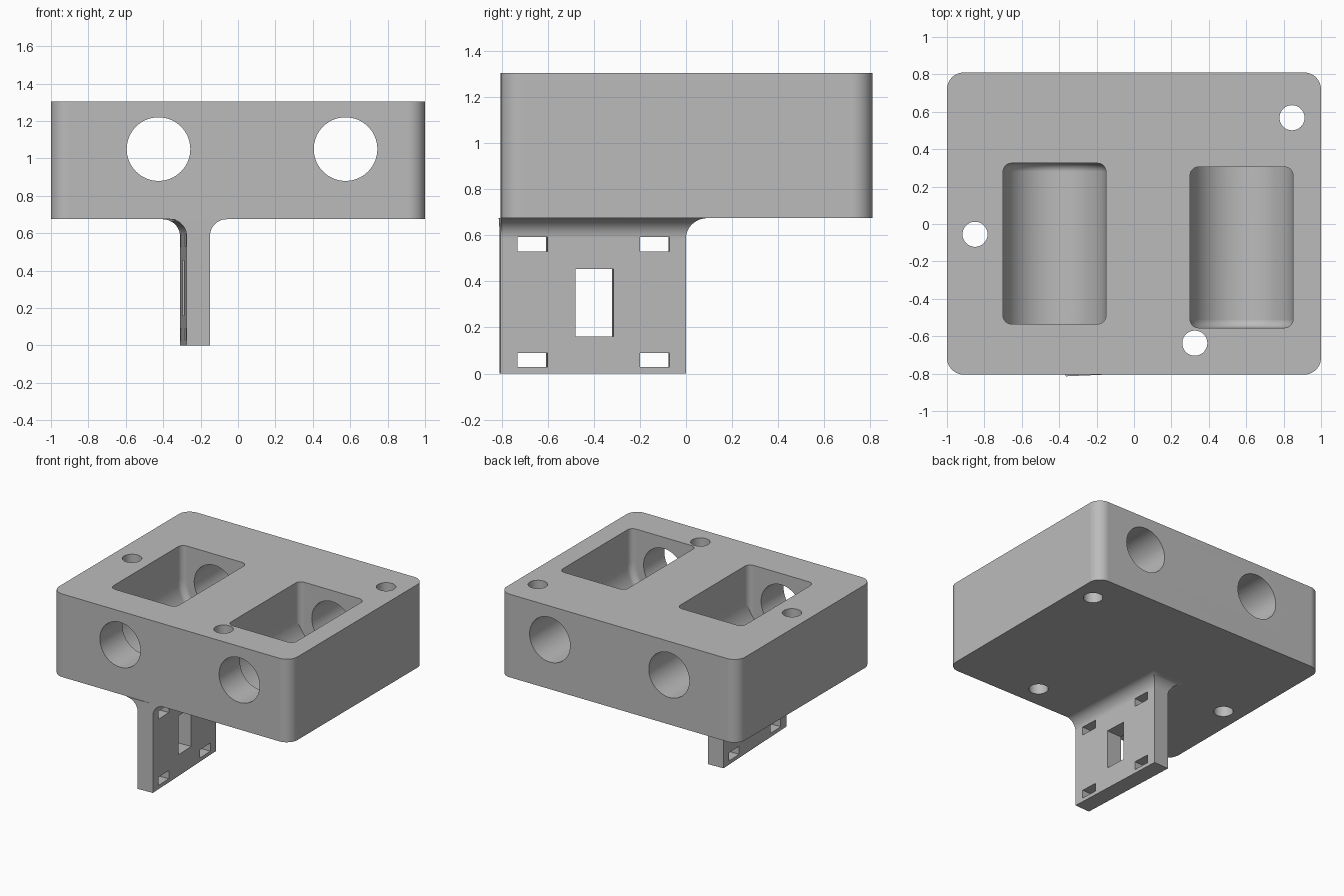
import bpy, bmesh, math
from mathutils import Matrix, Vector

cube = bpy.data.objects.get("Cube")
if cube:
    bpy.data.objects.remove(cube, do_unlink=True)

BOTTOM, TOP = 0.675, 1.305
FRONT, BACK = -0.805, 0.81
AXIS_Z = 1.05          # height of the bore axes
POCKET_R = 0.275
FILLET = 0.09

grey = bpy.data.materials.new("plain grey")
grey.use_nodes = True
grey.diffuse_color = (0.5, 0.5, 0.5, 1)
grey.node_tree.nodes["Principled BSDF"].inputs["Base Color"].default_value = (0.5, 0.5, 0.5, 1)


def make_object(name, bm):
    bmesh.ops.recalc_face_normals(bm, faces=bm.faces)
    mesh = bpy.data.meshes.new(name)
    bm.to_mesh(mesh)
    bm.free()
    mesh.materials.append(grey)
    obj = bpy.data.objects.new(name, mesh)
    bpy.context.collection.objects.link(obj)
    return obj


def loft(name, rings):
    """Skin closed rings of equal length and cap both ends."""
    bm = bmesh.new()
    loops = [[bm.verts.new(p) for p in ring] for ring in rings]
    n = len(loops[0])
    for a, b in zip(loops, loops[1:]):
        for i in range(n):
            j = (i + 1) % n
            bm.faces.new((a[i], a[j], b[j], b[i]))
    bm.faces.new(loops[0])
    bm.faces.new(loops[-1])
    return make_object(name, bm)


def box(name, lo, hi):
    bm = bmesh.new()
    bmesh.ops.create_cube(bm, size=1)
    lo, hi = Vector(lo), Vector(hi)
    for v in bm.verts:
        v.co = (lo + hi) / 2 + v.co * (hi - lo)
    return make_object(name, bm)


def rod(name, centre, radius, length, along_y=False):
    bm = bmesh.new()
    turn = Matrix.Rotation(math.pi / 2, 4, 'X') if along_y else Matrix()
    bmesh.ops.create_cone(bm, cap_ends=True, segments=64, radius1=radius, radius2=radius,
                          depth=length, matrix=Matrix.Translation(centre) @ turn)
    return make_object(name, bm)


def cut(obj, cutter):
    mod = obj.modifiers.new("cut", 'BOOLEAN')
    mod.operation, mod.solver, mod.object = 'DIFFERENCE', 'EXACT', cutter
    activate(obj)
    bpy.ops.object.modifier_apply(modifier=mod.name)
    bpy.data.objects.remove(cutter, do_unlink=True)


def activate(obj):
    bpy.ops.object.select_all(action='DESELECT')
    obj.select_set(True)
    bpy.context.view_layer.objects.active = obj


def finish(obj):
    activate(obj)
    bpy.ops.object.shade_smooth_by_angle(angle=math.radians(30))
    obj.modifiers.new("clean shading", 'WEIGHTED_NORMAL').keep_sharp = True


def pocket(x, y0, y1, fillet_at_back):
    """U-bottomed pocket: one end fully filleted, the other with rounded upright corners."""
    r, steps = 0.045, 8

    def ring(y, inset, filleted):
        half = POCKET_R - inset
        pts = [(x + half, y, TOP + 0.1)]
        for i in range(33):
            a = math.pi * i / 32
            dx = half * math.cos(a)
            drop = half * math.sin(a) if filleted else math.sqrt(max(POCKET_R ** 2 - dx * dx, 0))
            pts.append((x + dx, y, AXIS_Z - drop))
        return pts + [(x - half, y, TOP + 0.1)]

    arc = [math.pi / 2 * i / steps for i in range(steps + 1)]
    rings = [ring(y0 + r * (1 - math.cos(a)), r * (1 - math.sin(a)), not fillet_at_back) for a in arc]
    rings += [ring(y1 - r * (1 - math.cos(a)), r * (1 - math.sin(a)), fillet_at_back)
              for a in reversed(arc)]
    return loft("pocket_cutter", rings)


# Block with rounded upright corners
block = box("block", (-1, FRONT, BOTTOM), (1, BACK, TOP))
bm = bmesh.new()
bm.from_mesh(block.data)
uprights = [e for e in bm.edges if abs(e.verts[0].co.z - e.verts[1].co.z) > 0.1]
bmesh.ops.bevel(bm, geom=uprights, offset=FILLET, segments=10, profile=0.5, affect='EDGES')
bm.to_mesh(block.data)
bm.free()

# Pockets, bores along the depth, and upright screw holes
cut(block, pocket(-0.425, -0.535, 0.325, True))
cut(block, pocket(0.575, -0.555, 0.305, False))
for x in (-0.425, 0.575):
    cut(block, rod("bore_cutter", (x, 0, AXIS_Z), 0.17, 2, along_y=True))
for x, y in ((0.845, 0.568), (-0.85, -0.055), (0.325, -0.637)):
    cut(block, rod("screw_cutter", (x, y, 1), 0.067, 2))
finish(block)

# Mounting tab flaring into the block, built with its front right corner at the origin
THICK, LENGTH = 0.125, 0.805


def tab_ring(z, flare):
    return [(-THICK - flare, 0, z), (flare, 0, z),
            (flare, LENGTH + flare, z), (-THICK - flare, LENGTH + flare, z)]


rings = [tab_ring(0, 0)]
for i in range(13):
    a = math.pi / 2 * i / 12
    rings.append(tab_ring(BOTTOM - FILLET + FILLET * math.sin(a), FILLET * (1 - math.cos(a))))
tab = loft("mounting_tab", rings)

# Window and four strap slots through the tab
openings = [(0.325, 0.49, 0.16, 0.455)]
openings += [(y, y + 0.13, z, z + 0.062) for y in (0.073, 0.605) for z in (0.028, 0.53)]
for y0, y1, z0, z1 in openings:
    cut(tab, box("slot_cutter", (-0.5, y0, z0), (0.5, y1, z1)))
tab.data.transform(Matrix.Translation((-0.15, FRONT, 0)) @ Matrix.Rotation(math.radians(2.5), 4, 'Z'))
finish(tab)
